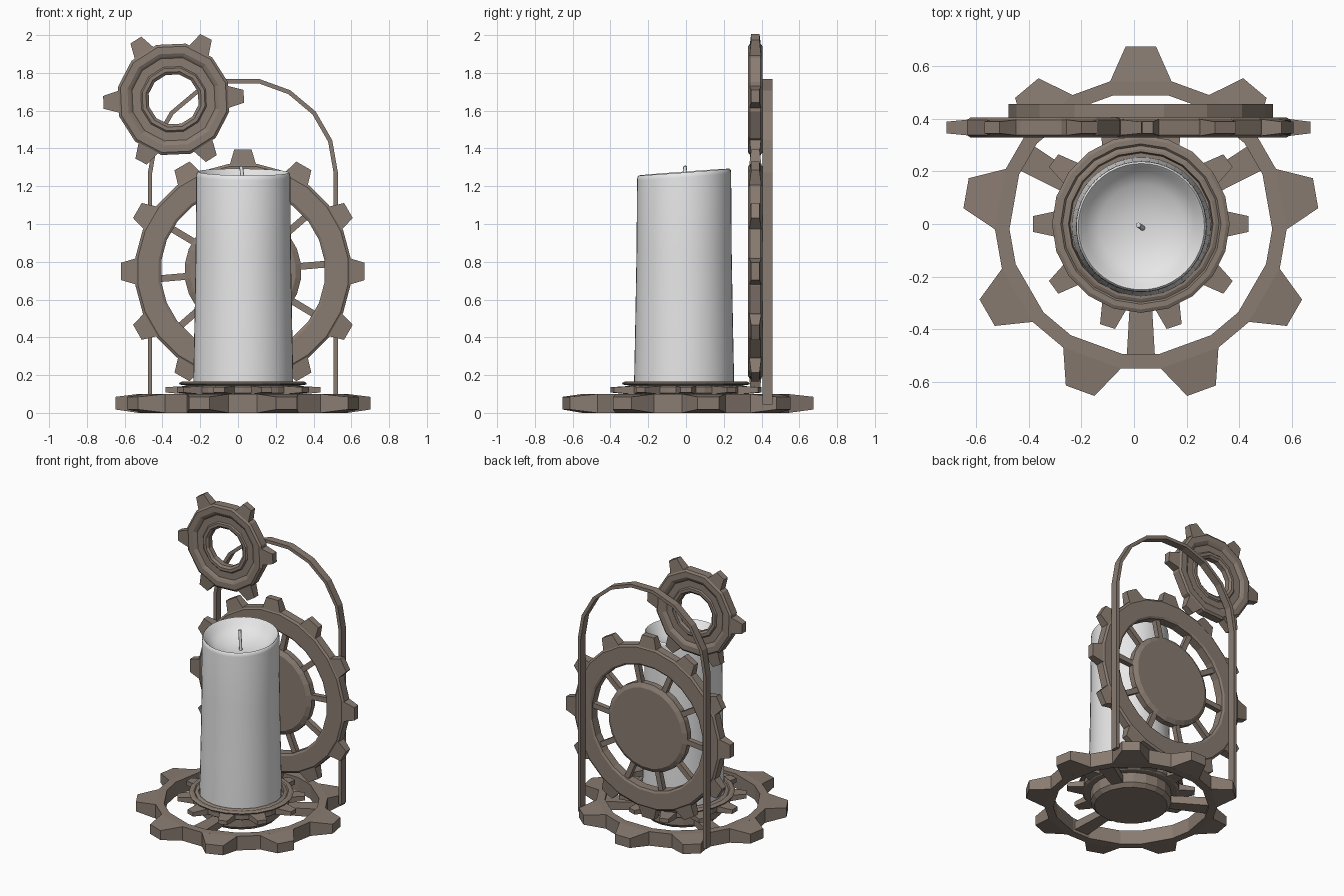
import bpy, bmesh, math
from mathutils import Matrix, Vector

cube = bpy.data.objects.get("Cube")
if cube:
    bpy.data.objects.remove(cube)

CX = 0.026  # shared axis of base, candle, wheel and arch


def material(name, colour):
    m = bpy.data.materials.new(name)
    m.use_nodes = True
    m.diffuse_color = (*colour, 1)
    m.node_tree.nodes["Principled BSDF"].inputs["Base Color"].default_value = (*colour, 1)
    return m


bronze = material("aged bronze", (0.25, 0.20, 0.165))
wax = material("white wax", (0.8, 0.8, 0.8))


def finish(bm, name, mat, place=None, smooth=False):
    bmesh.ops.recalc_face_normals(bm, faces=bm.faces)
    if place:
        bm.transform(place)
    mesh = bpy.data.meshes.new(name)
    bm.to_mesh(mesh)
    bm.free()
    mesh.materials.append(mat)
    ob = bpy.data.objects.new(name, mesh)
    bpy.context.collection.objects.link(ob)
    if smooth:
        bpy.ops.object.select_all(action='DESELECT')
        ob.select_set(True)
        bpy.context.view_layer.objects.active = ob
        bpy.ops.object.shade_smooth_by_angle(angle=math.radians(50))
    return ob


def lathe(bm, profile, angles, closed=True):
    """Revolve (radius, height) points; radius 0 becomes a single pole."""
    rows = []
    for r, z in profile:
        if r == 0:
            rows.append([bm.verts.new((0, 0, z))] * len(angles))
        else:
            rows.append([bm.verts.new((r * math.cos(a), r * math.sin(a), z)) for a in angles])
    pairs = list(zip(rows, rows[1:])) + ([(rows[-1], rows[0])] if closed else [])
    for low, high in pairs:
        for i in range(len(angles)):
            j = (i + 1) % len(angles)
            corners = list(dict.fromkeys((low[i], low[j], high[j], high[i])))
            if len(corners) > 2:
                bm.faces.new(corners)


def ring_angles(n, start=0.0):
    return [math.radians(start) + math.tau * i / n for i in range(n)]


def radial_blocks(bm, angles, inner, outer):
    """Tapered blocks; inner and outer are (radius, half width, low, high)."""
    for a in angles:
        made = bmesh.ops.create_cube(bm, size=2)["verts"]
        for v in made:
            r, w, low, high = outer if v.co.x > 0 else inner
            v.co = Vector((r, w * v.co.y, high if v.co.z > 0 else low))
        bmesh.ops.rotate(bm, verts=made, matrix=Matrix.Rotation(a, 3, 'Z'))


def upright(x, z):
    return Matrix.Translation((x, 0.367, z)) @ Matrix.Rotation(math.pi / 2, 4, 'X')


centre = Matrix.Translation((CX, 0, 0))

# Large flat base gear: ring corners follow the tooth roots
bm = bmesh.new()
roots = sorted(a + s * math.radians(12.2) for a in ring_angles(9, 10) for s in (-1, 1))
lathe(bm, [(0.5, 0), (0.555, 0), (0.555, 0.1), (0.5, 0.1)], roots)
radial_blocks(bm, ring_angles(9, 10), (0.542, 0.117, 0, 0.1), (0.675, 0.058, 0.018, 0.085))
finish(bm, "base_gear", bronze, centre)

bm = bmesh.new()
radial_blocks(bm, ring_angles(3, 30), (0.2, 0.036, 0.025, 0.075), (0.51, 0.054, 0.02, 0.08))
finish(bm, "base_spokes", bronze, centre)

bm = bmesh.new()
lathe(bm, [(0, 0), (0.235, 0), (0.26, 0.025), (0.26, 0.1), (0, 0.1)], ring_angles(20), False)
finish(bm, "base_hub", bronze, centre)

# Small gear tray under the candle
bm = bmesh.new()
lathe(bm, [(0, 0.095), (0.3, 0.095), (0.315, 0.105), (0.315, 0.137), (0.3, 0.145),
           (0.335, 0.15), (0.338, 0.158), (0.325, 0.165), (0.305, 0.165), (0.298, 0.158),
           (0.285, 0.165), (0.275, 0.165), (0.27, 0.14), (0, 0.14)], ring_angles(20), False)
radial_blocks(bm, ring_angles(10), (0.29, 0.056, 0.097, 0.143), (0.41, 0.03, 0.108, 0.136))
finish(bm, "candle_tray", bronze, centre)

# Candle with a slanted rim and a melted hollow
bm = bmesh.new()
lathe(bm, [(0, 0.14), (0.264, 0.14), (0.264, 0.2), (0.258, 0.5), (0.252, 0.85), (0.249, 1.25),
           (0.247, 1.268), (0.24, 1.275), (0.232, 1.268), (0.21, 1.235), (0.16, 1.2),
           (0.08, 1.178), (0, 1.17)], ring_angles(48), False)
for v in bm.verts:
    if v.co.z > 1:
        v.co.z += 0.075 * v.co.y - 0.01 * v.co.x
finish(bm, "candle", wax, Matrix.Translation((CX + 0.002, -0.01, 0)), True)

# Leaning wick
bm = bmesh.new()
lathe(bm, [(0, 1.16), (0.01, 1.16), (0.01, 1.305), (0, 1.31)], ring_angles(8), False)
for v in bm.verts:
    v.co.x -= 0.12 * (v.co.z - 1.16)
    v.co.y += 0.08 * (v.co.z - 1.16)
finish(bm, "wick", wax, Matrix.Translation((CX + 0.008, -0.016, 0)), True)

# Upright twelve-tooth wheel behind the candle
wheel = upright(CX, 0.749)
bm = bmesh.new()
lathe(bm, [(0.436, -0.03), (0.45, -0.038), (0.56, -0.038), (0.574, -0.028),
           (0.574, 0.028), (0.56, 0.038), (0.45, 0.038), (0.436, 0.03)], ring_angles(24, 7.5))
radial_blocks(bm, ring_angles(12), (0.55, 0.074, -0.034, 0.034), (0.645, 0.046, -0.022, 0.022))
finish(bm, "wheel_rim", bronze, wheel)

bm = bmesh.new()
radial_blocks(bm, ring_angles(10, 5), (0.28, 0.018, -0.018, 0.018), (0.445, 0.018, -0.018, 0.018))
finish(bm, "wheel_spokes", bronze, wheel)

bm = bmesh.new()
lathe(bm, [(0, -0.038), (0.28, -0.038), (0.31, -0.02), (0.31, 0.02), (0.28, 0.038), (0, 0.038)],
      ring_angles(24, 7.5), False)
finish(bm, "wheel_hub", bronze, wheel)

# Small upper gear with a grooved face on both sides
bm = bmesh.new()
half = [(0.135, 0.018), (0.15, 0.03), (0.17, 0.03), (0.178, 0.022), (0.225, 0.022),
        (0.235, 0.03), (0.25, 0.038), (0.288, 0.038), (0.302, 0.028)]
lathe(bm, half + [(r, -z) for r, z in reversed(half)], ring_angles(12, 17.5))
radial_blocks(bm, ring_angles(6, 2.5), (0.27, 0.064, -0.032, 0.032), (0.372, 0.034, -0.022, 0.022))
finish(bm, "upper_gear", bronze, upright(-0.341, 1.66))

# Flat bar arch standing at the back
bm = bmesh.new()
path = [(1, 0, 0.045)] + [(math.cos(a), math.sin(a), 1.272)
                          for a in (math.radians(20 * i) for i in range(10))] + [(-1, 0, 0.045)]
sections = []
for c, s, z in path:
    sections.append([bm.verts.new((r * c, y, z + r * s))
                     for r, y in ((0.48, 0.405), (0.503, 0.405), (0.503, 0.457), (0.48, 0.457))])
for a, b in zip(sections, sections[1:]):
    for i in range(4):
        j = (i + 1) % 4
        bm.faces.new((a[i], a[j], b[j], b[i]))
bm.faces.new(sections[0])
bm.faces.new(sections[-1])
finish(bm, "back_arch", bronze, centre)
